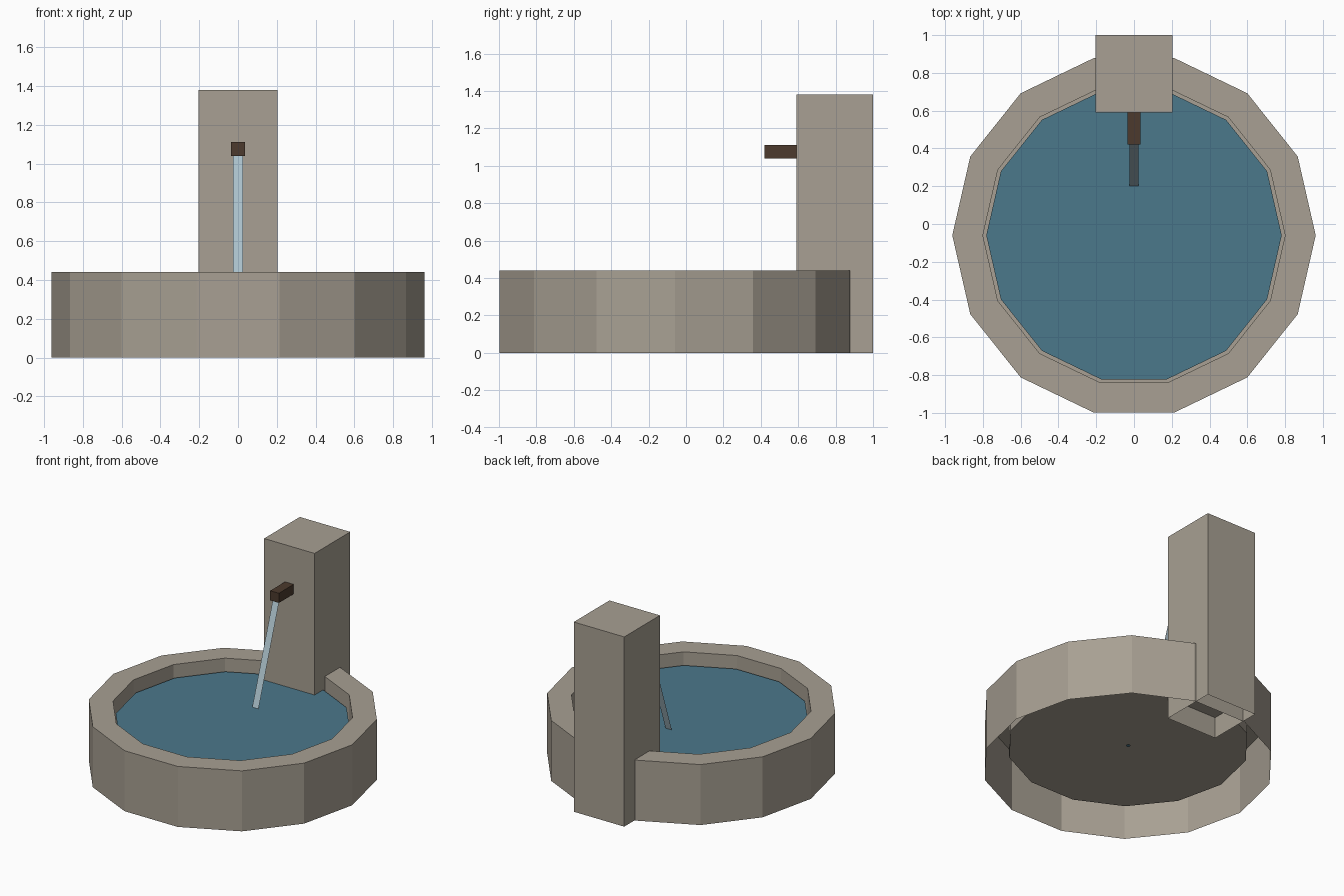
import bpy, bmesh, math

if "Cube" in bpy.data.objects:
    bpy.data.objects.remove(bpy.data.objects["Cube"])

SIDES = 14
CY = -0.06          # basin centre on y


def material(name, srgb):
    m = bpy.data.materials.new(name)
    lin = [((c / 255 + 0.055) / 1.055) ** 2.4 for c in srgb]
    m.diffuse_color = (*lin, 1)
    m.use_nodes = True
    m.node_tree.nodes["Principled BSDF"].inputs["Base Color"].default_value = m.diffuse_color
    return m


stone = material("warm grey stone", (168, 160, 147))
water_blue = material("pool blue", (75, 120, 139))
stream_blue = material("pale stream blue", (172, 194, 204))
wood = material("dark brown wood", (76, 58, 45))


def finish(name, bm, mat):
    me = bpy.data.meshes.new(name)
    bm.to_mesh(me)
    bm.free()
    me.materials.append(mat)
    ob = bpy.data.objects.new(name, me)
    bpy.context.collection.objects.link(ob)
    return ob


def ring(bm, r, z):
    return [bm.verts.new((r * math.cos(2 * math.pi * i / SIDES),
                          CY + r * math.sin(2 * math.pi * i / SIDES), z))
            for i in range(SIDES)]


def box(name, x, y0, y1, z0, z1, mat, open_bottom=False):
    bm = bmesh.new()
    bmesh.ops.create_cube(bm, size=1)
    for v in bm.verts:
        v.co = (v.co.x * 2 * x, y1 if v.co.y > 0 else y0, z1 if v.co.z > 0 else z0)
    bm.normal_update()
    if open_bottom:
        low = [f for f in bm.faces if f.normal.z < -0.5]
        bmesh.ops.delete(bm, geom=low, context='FACES_ONLY')
    return finish(name, bm, mat)


# basin: raised floor, inner wall, flat rim, outer wall, open underneath
bm = bmesh.new()
profile = [(0.012, 0.155), (0.80, 0.155), (0.80, 0.44), (0.962, 0.44), (0.962, 0)]
rings = [ring(bm, r, z) for r, z in profile]
for a, b in zip(rings, rings[1:]):
    for i in range(SIDES):
        j = (i + 1) % SIDES
        bm.faces.new((a[i], b[i], b[j], a[j]))
finish("basin", bm, stone)

# water surface, slightly smaller than the inner wall
bm = bmesh.new()
bm.faces.new(ring(bm, 0.782, 0.35))
finish("water_surface", bm, water_blue)

# pillar at the back, open underneath
box("pillar", 0.203, 0.59, 1.0, 0, 1.38, stone, open_bottom=True)

# spout on the pillar front
box("spout", 0.035, 0.42, 0.60, 1.04, 1.11, wood)

# flat ribbon of falling water
bm = bmesh.new()
bm.faces.new([bm.verts.new(p) for p in (
    (-0.025, 0.20, 0.35), (0.025, 0.20, 0.35),
    (0.025, 0.44, 1.05), (-0.025, 0.44, 1.05))])
finish("water_stream", bm, stream_blue)
